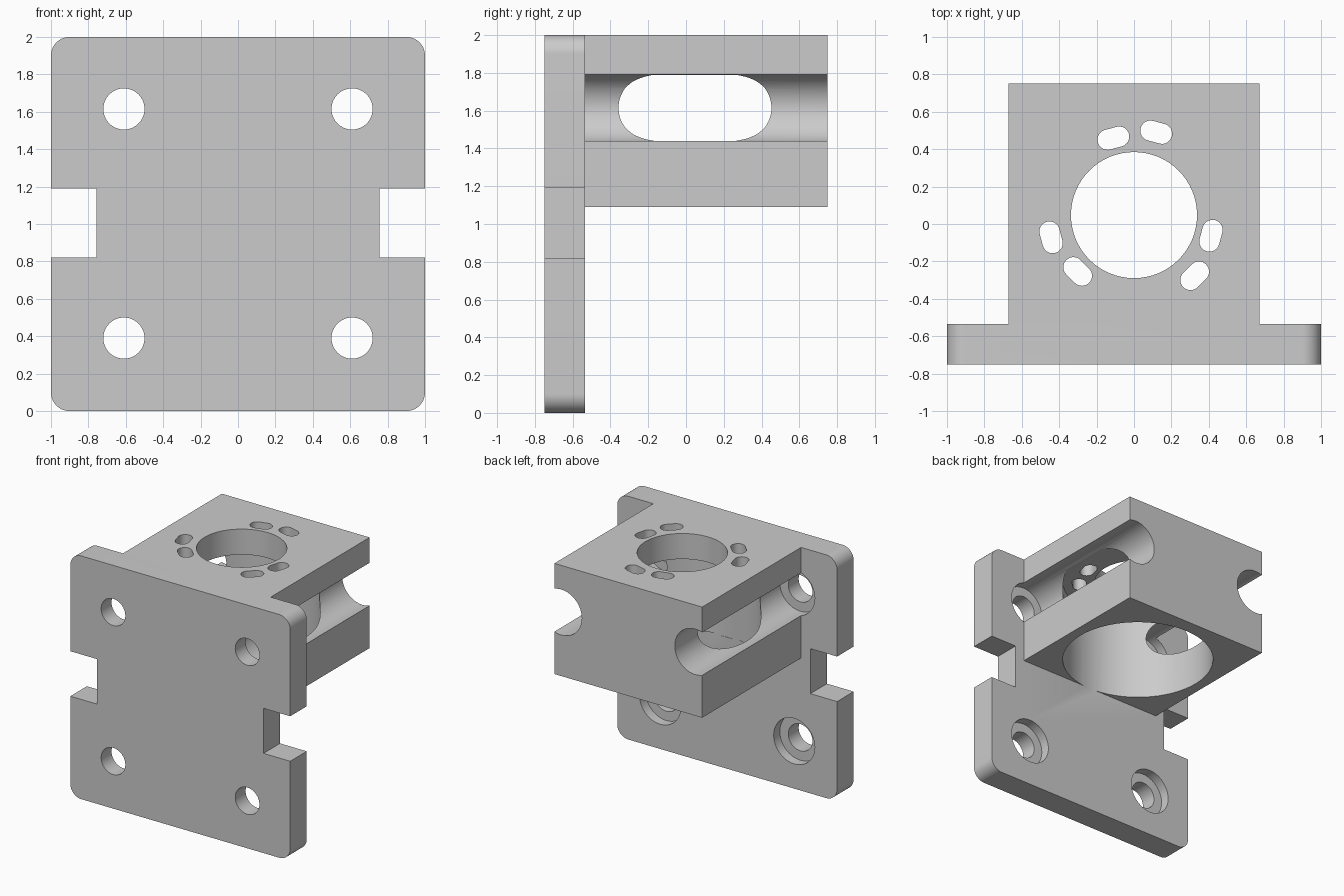
import bpy, bmesh
from math import cos, sin, pi, radians
from mathutils import Matrix, Vector

if "Cube" in bpy.data.objects:
    bpy.data.objects.remove(bpy.data.objects["Cube"], do_unlink=True)

grey = bpy.data.materials.new("machined_grey")
grey.use_nodes = True
colour = (0.6, 0.6, 0.6, 1)
grey.diffuse_color = colour
grey.node_tree.nodes["Principled BSDF"].inputs["Base Color"].default_value = colour


def prism(name, size, centre, radius=0, axis="Z", turn=0, steps=16):
    """Rounded rectangle extruded along an axis; size is width, height, depth."""
    w, h, depth = size
    bm = bmesh.new()
    verts = []
    for corner, (sx, sy) in enumerate([(1, 1), (-1, 1), (-1, -1), (1, -1)]):
        cx, cy = sx * (w / 2 - radius), sy * (h / 2 - radius)
        for i in range(steps + 1 if radius else 1):
            a = (corner + i / steps) * pi / 2
            verts.append(bm.verts.new((cx + radius * cos(a), cy + radius * sin(a), -depth / 2)))
    bmesh.ops.remove_doubles(bm, verts=verts, dist=1e-5)
    base = bm.faces.new([v for v in verts if v.is_valid])
    top = bmesh.ops.extrude_face_region(bm, geom=[base])["geom"]
    bmesh.ops.translate(bm, vec=(0, 0, depth),
                        verts=[g for g in top if isinstance(g, bmesh.types.BMVert)])
    bmesh.ops.recalc_face_normals(bm, faces=bm.faces)
    rot = Matrix.Rotation(pi / 2, 4, "X") if axis == "Y" else Matrix.Rotation(turn, 4, "Z")
    bm.transform(Matrix.Translation(Vector(centre)) @ rot)
    mesh = bpy.data.meshes.new(name)
    bm.to_mesh(mesh)
    bm.free()
    mesh.materials.append(grey)
    obj = bpy.data.objects.new(name, mesh)
    bpy.context.collection.objects.link(obj)
    return obj


def cylinder(name, r, start, end, x, other, axis="Z"):
    """Round cutter between two positions on its axis."""
    mid = (start + end) / 2
    centre = (x, mid, other) if axis == "Y" else (x, other, mid)
    return prism(name, (2 * r, 2 * r, end - start), centre, r, axis)


# Mounting plate and the motor block behind it
bracket = prism("mounting_bracket", (2, 2, 0.215), (0, -0.6425, 1), 0.1, "Y")
block = prism("motor_block", (1.344, 0.91, 1.4), (0, 0.05, 1.545), axis="Y")
tools = [(block, "UNION")]

# Side notches, screw holes, and counterbores that run on as grooves in the block
for side in (-1, 1):
    cutters = [prism("side_notch", (0.4, 0.37, 0.5), (side * 0.957, -0.64, 1.005), axis="Y")]
    for z in (0.39, 1.615):
        cutters.append(cylinder("screw_hole", 0.11, -0.9, -0.5, side * 0.61, z, "Y"))
        cutters.append(cylinder("screw_groove", 0.187, -0.615, 0.9, side * 0.61, z, "Y"))
    tools += [(c, "DIFFERENCE") for c in cutters]

# Wide bore from below and the smaller opening in the top wall
bore_y = 0.0475
tools.append((cylinder("wide_bore", 0.586, 1.08, 1.79, 0, bore_y), "DIFFERENCE"))
tools.append((cylinder("top_opening", 0.337, 1.7, 2.1, 0, bore_y), "DIFFERENCE"))

# Two sets of three screw slots around the opening
for first, ring in ((75, 0.459), (105, 0.426)):
    for k in range(3):
        a = radians(first + 120 * k)
        slot = prism("screw_slot", (0.108, 0.172, 0.4),
                     (ring * cos(a), bore_y + ring * sin(a), 1.9), 0.054, turn=a, steps=8)
        tools.append((slot, "DIFFERENCE"))

# Combine everything into one solid
for tool, operation in tools:
    mod = bracket.modifiers.new(tool.name, "BOOLEAN")
    mod.operation, mod.solver, mod.object = operation, "EXACT", tool
bpy.context.view_layer.update()
solid = bpy.data.meshes.new_from_object(
    bracket.evaluated_get(bpy.context.evaluated_depsgraph_get()))
bracket.modifiers.clear()
bracket.data = solid
for tool, _ in tools:
    bpy.data.objects.remove(tool, do_unlink=True)

# Smooth the round walls, keep the edges crisp
for obj in bpy.context.selected_objects:
    obj.select_set(False)
bracket.select_set(True)
bpy.context.view_layer.objects.active = bracket
bpy.ops.object.shade_smooth_by_angle(angle=radians(30))
